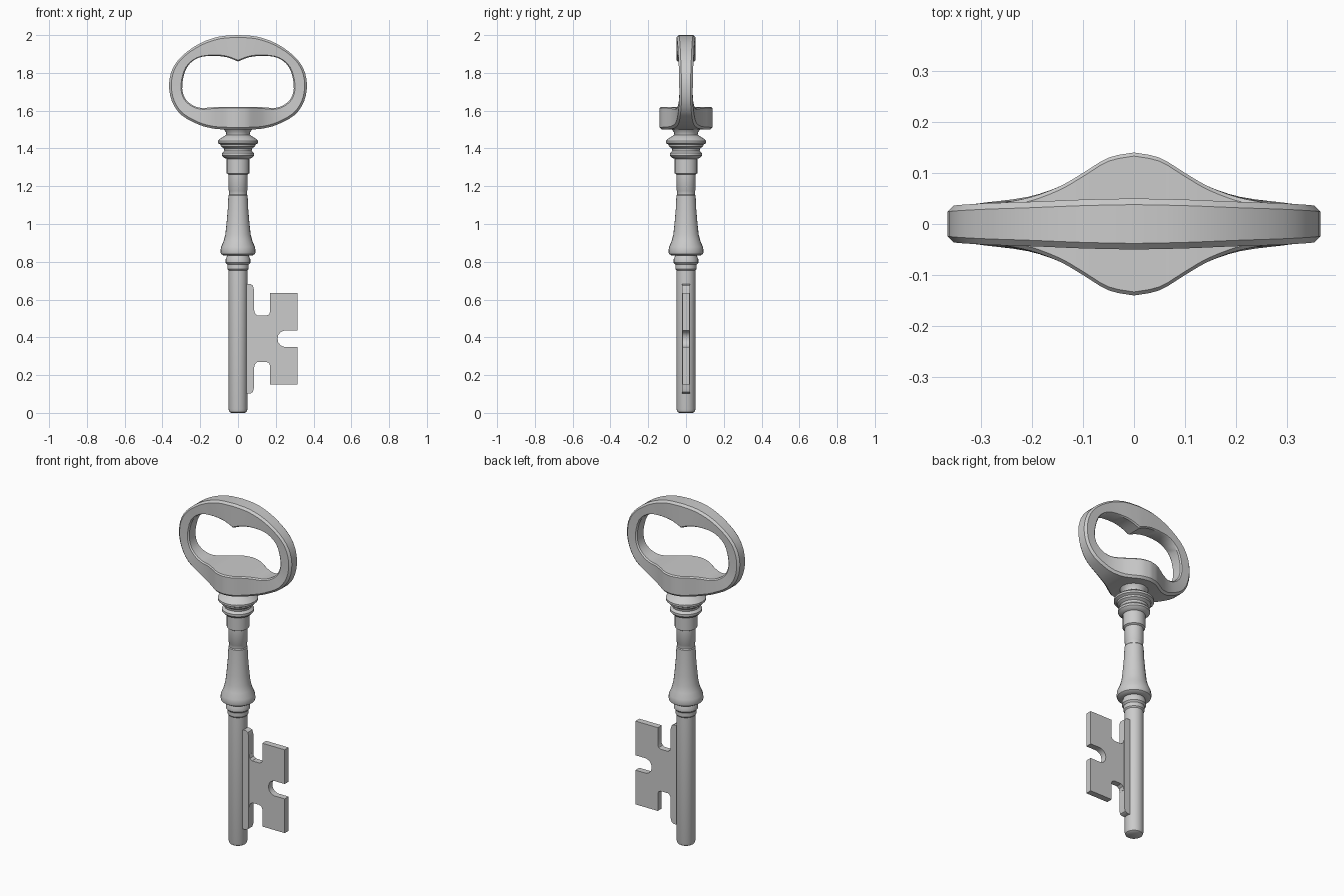
import bpy, bmesh, math
from mathutils import Vector

if "Cube" in bpy.data.objects:
    bpy.data.objects.remove(bpy.data.objects["Cube"])


def finish(bm, name, angle=35):
    bmesh.ops.remove_doubles(bm, verts=bm.verts, dist=1e-5)
    bmesh.ops.recalc_face_normals(bm, faces=bm.faces)
    mesh = bpy.data.meshes.new(name)
    bm.to_mesh(mesh)
    bm.free()
    ob = bpy.data.objects.new(name, mesh)
    bpy.context.collection.objects.link(ob)
    bpy.ops.object.select_all(action='DESELECT')
    ob.select_set(True)
    bpy.context.view_layer.objects.active = ob
    bpy.ops.object.shade_smooth_by_angle(angle=math.radians(angle))
    return ob


def bridge_rings(bm, rings, closed=False):
    n = len(rings[0])
    pairs = list(zip(rings, rings[1:]))
    if closed:
        pairs.append((rings[-1], rings[0]))
    for a, b in pairs:
        for i in range(n):
            j = (i + 1) % n
            bm.faces.new((a[i], a[j], b[j], b[i]))


def lathe(name, profile, sides=24):
    bm = bmesh.new()
    rings = [[bm.verts.new((r * math.cos(2 * math.pi * k / sides),
                            r * math.sin(2 * math.pi * k / sides), z))
              for k in range(sides)] for r, z in profile]
    bridge_rings(bm, rings)
    bm.faces.new(rings[0])
    bm.faces.new(rings[-1])
    return finish(bm, name)


def plate(name, outline, half):
    bm = bmesh.new()
    front = [bm.verts.new((x, -half, z)) for x, z in outline]
    back = [bm.verts.new((x, half, z)) for x, z in outline]
    bridge_rings(bm, [front, back])
    bm.faces.new(front)
    bm.faces.new(back)
    return finish(bm, name)


def smooth_path(pts, steps=3):
    # Catmull-Rom through the stations, ends held
    p = [Vector(q) for q in [pts[0]] + pts + [pts[-1]]]
    out = []
    for a, b, c, d in zip(p, p[1:], p[2:], p[3:]):
        for s in range(steps):
            t = s / steps
            out.append(0.5 * (2 * b + (c - a) * t + (2 * a - 5 * b + 4 * c - d) * t * t
                              + (3 * b - a - 3 * c + d) * t ** 3))
    return out + [p[-1]]


# Lower shaft, with its small collar
lathe("shaft", [(0.036, 0), (0.046, 0.006), (0.05, 0.02), (0.05, 0.755), (0.056, 0.762),
                (0.056, 0.785), (0.065, 0.795), (0.065, 0.815), (0.058, 0.83), (0.055, 0.85)])

# Turned upper stem: bell, neck and rings
lathe("turned_stem", [(0.055, 0.832), (0.078, 0.834), (0.09, 0.842), (0.093, 0.855), (0.09, 0.878),
                      (0.076, 0.91), (0.067, 0.945), (0.061, 1.0), (0.054, 1.08), (0.051, 1.15),
                      (0.047, 1.155), (0.047, 1.175), (0.05, 1.18), (0.05, 1.262), (0.06, 1.268),
                      (0.06, 1.345), (0.074, 1.35), (0.085, 1.362), (0.085, 1.375), (0.072, 1.387),
                      (0.075, 1.40), (0.09, 1.41), (0.092, 1.42), (0.107, 1.428), (0.107, 1.44),
                      (0.09, 1.455), (0.078, 1.462), (0.062, 1.472), (0.064, 1.487), (0.08, 1.505),
                      (0.08, 1.53)])

# Bow: stations from top to bottom as outer x, z, inner x, z, half depth
stations = [(0, 2.0, 0, 1.86, 0.05), (0.1, 1.992, 0.06, 1.883, 0.048),
            (0.2, 1.957, 0.13, 1.89, 0.044), (0.29, 1.895, 0.21, 1.88, 0.041),
            (0.345, 1.825, 0.27, 1.83, 0.038), (0.365, 1.74, 0.295, 1.74, 0.036),
            (0.35, 1.65, 0.285, 1.675, 0.036), (0.30, 1.577, 0.25, 1.635, 0.042),
            (0.21, 1.527, 0.20, 1.615, 0.053), (0.145, 1.508, 0.145, 1.617, 0.074),
            (0.10, 1.502, 0.10, 1.62, 0.10), (0.05, 1.50, 0.05, 1.62, 0.13),
            (0, 1.50, 0, 1.62, 0.14)]
half = [(Vector((a, 0, b)), Vector((c, 0, d)), e)
        for a, b, c, d, e in ((max(a, 0), b, max(c, 0), d, e)
                              for a, b, c, d, e in smooth_path(stations))]
mirror = Vector((-1, 1, 1))
loop = half + [(o * mirror, i * mirror, h) for o, i, h in half[-2:0:-1]]
bm = bmesh.new()
rings = []
for outer, inner, h in loop:
    w = (outer - inner).length
    ci, co = 0.007, 0.012
    section = [(0, ci - h), (ci, -h), (w - co, -h), (w, co - h),
               (w, h - co), (w - co, h), (ci, h), (0, h - ci)]
    d = (outer - inner).normalized()
    rings.append([bm.verts.new(inner + d * u + Vector((0, y, 0))) for u, y in section])
bridge_rings(bm, rings, closed=True)
finish(bm, "bow")

# Bit: upper half outline mirrored about its middle height
mid = 0.3925
bit_half = [(0.03, 0.54), (0.085, 0.545), (0.09, 0.526), (0.104, 0.515), (0.15, 0.515),
            (0.164, 0.521), (0.17, 0.535), (0.17, 0.636), (0.315, 0.636), (0.315, 0.436),
            (0.245, 0.436), (0.225, 0.427), (0.213, 0.411)]
plate("bit", bit_half + [(0.21, mid)] + [(x, 2 * mid - z) for x, z in bit_half[::-1]], 0.018)

# Mounting bar that joins the bit to the shaft
bar_half = [(0.03, 0.682), (0.066, 0.682), (0.078, 0.675), (0.084, 0.655)]
plate("bit_bar", bar_half + [(x, 2 * mid - z) for x, z in bar_half[::-1]], 0.021)
